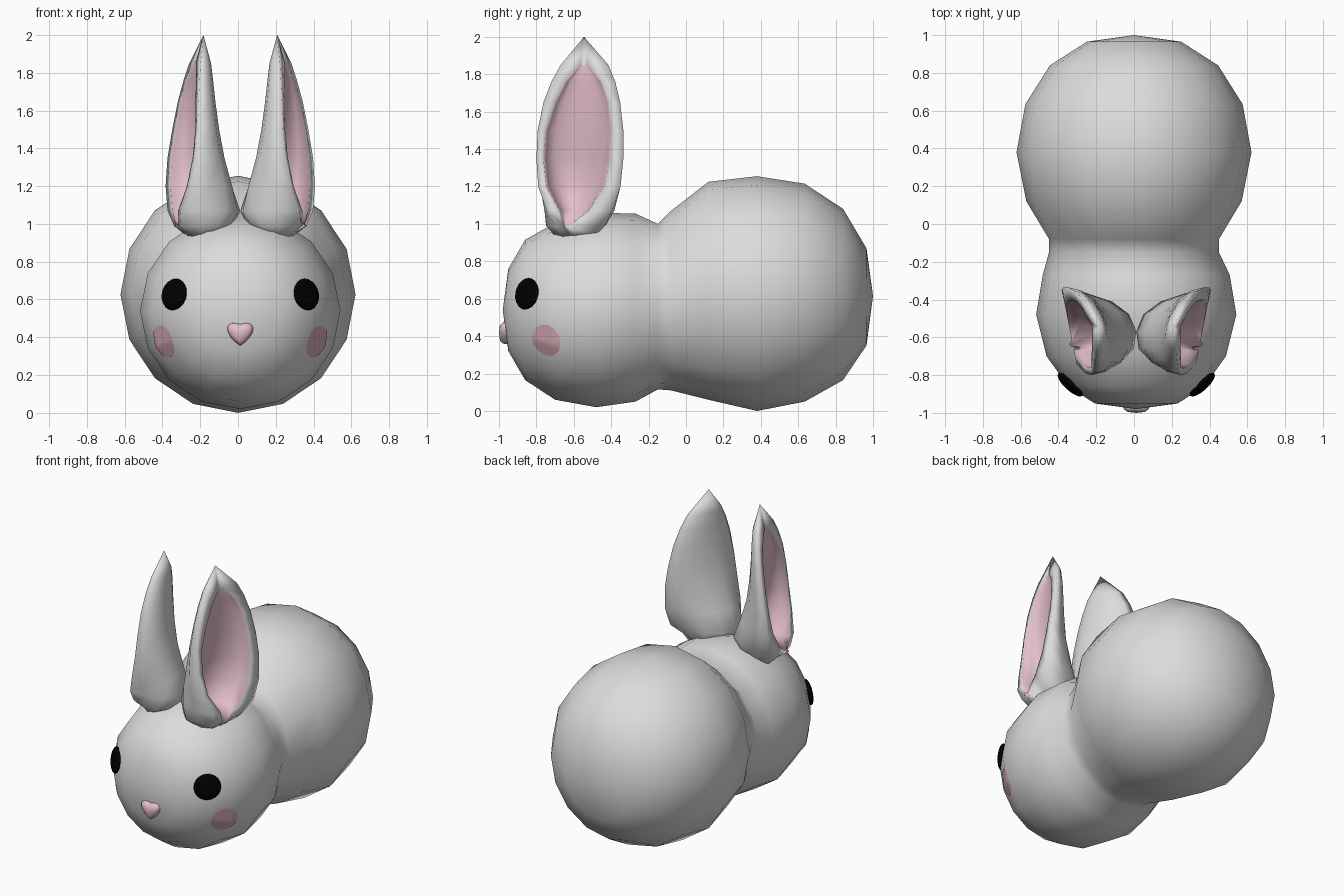
import bpy, bmesh, math
from mathutils import Vector, Matrix
from mathutils.bvhtree import BVHTree

if "Cube" in bpy.data.objects:
    bpy.data.objects.remove(bpy.data.objects["Cube"])

SHIFT = 0.012  # the head sits slightly off the body's centre line


def material(name, rgb):
    m = bpy.data.materials.new(name)
    m.diffuse_color = (*rgb, 1)
    m.use_nodes = True
    m.node_tree.nodes["Principled BSDF"].inputs["Base Color"].default_value = m.diffuse_color
    return m


FUR = material("grey_fur", (0.72, 0.72, 0.72))
PINK = material("soft_pink", (0.77, 0.52, 0.585))
BLUSH = material("blush", (0.68, 0.41, 0.46))
BLACK = material("black", (0.0, 0.0, 0.0))


def finish(bm, name, mats, mirror=False, shift=SHIFT):
    bmesh.ops.recalc_face_normals(bm, faces=bm.faces)
    me = bpy.data.meshes.new(name)
    bm.to_mesh(me)
    bm.free()
    for m in mats:
        me.materials.append(m)
    me.shade_smooth()
    ob = bpy.data.objects.new(name, me)
    ob.location.x = shift
    bpy.context.collection.objects.link(ob)
    if mirror:
        ob.modifiers.new("mirror", "MIRROR").use_mirror_merge = False
    return ob


def loft(bm, rings, start=None, end=None):
    """Skin closed rings of points; optional end points close the shape.
    Returns the faces of each band."""
    rows = [[bm.verts.new(p) for p in r] for r in rings]
    n = len(rows[0])
    bands = []
    for a, b in zip(rows, rows[1:]):
        bands.append([bm.faces.new((a[i], a[(i + 1) % n], b[(i + 1) % n], b[i]))
                      for i in range(n)])
    for row, tip in ((rows[0], start), (rows[-1], end)):
        if tip is not None:
            v = bm.verts.new(tip)
            for i in range(n):
                bm.faces.new((row[i], row[(i + 1) % n], v))
    return bands


# Head and body in one skin: y, half width, lowest z, highest z
sections = [
    (-0.95, 0.22, 0.32, 0.76), (-0.86, 0.36, 0.165, 0.915),
    (-0.70, 0.475, 0.06, 1.005), (-0.48, 0.53, 0.02, 1.06),
    (-0.27, 0.495, 0.05, 1.055), (-0.15, 0.45, 0.115, 1.00),
    (-0.08, 0.45, 0.11, 1.07), (0.12, 0.57, 0.06, 1.225),
    (0.38, 0.622, 0.00, 1.255), (0.635, 0.575, 0.05, 1.215),
    (0.84, 0.445, 0.165, 1.08), (0.965, 0.25, 0.35, 0.87)]
rings = []
for y, rx, lo, hi in sections:
    rings.append([(rx * math.cos(k * math.tau / 16), y,
                   (lo + hi) / 2 + (hi - lo) / 2 * math.sin(k * math.tau / 16))
                  for k in range(16)])
bm = bmesh.new()
loft(bm, rings, (0, -0.98, 0.54), (0, 1.0, 0.615))
bmesh.ops.recalc_face_normals(bm, faces=bm.faces)
skin = BVHTree.FromBMesh(bm)
for v in bm.verts:
    if v.co.y < -0.2:
        v.co.x += SHIFT
finish(bm, "head_and_body", [FUR], shift=0)

HEAD = Vector((0, -0.47, 0.54))


def facing(direction):
    """Rotation whose z axis points along direction, y axis staying upright."""
    z = direction.normalized()
    x = Vector((0, 0, 1)).cross(z).normalized()
    return Matrix((x, z.cross(x), z)).transposed()


def on_head(direction):
    d = direction.normalized()
    return skin.ray_cast(HEAD + d * 2, -d)[0]


# Eyes: flattened balls
d = Vector((0.335, -0.365, 0.083))
bm = bmesh.new()
bmesh.ops.create_uvsphere(bm, u_segments=20, v_segments=10, radius=1,
                          matrix=Matrix.Translation(on_head(d)) @ facing(d).to_4x4()
                          @ Matrix.Diagonal((0.087, 0.085, 0.026, 1)))
finish(bm, "eyes", [BLACK], True)

# Cheeks: thin round patches wrapped on the head
d = Vector((0.41, -0.28, -0.165))
rot, mid = facing(d), on_head(d)
rings = []
for r in (0.09, 0.067, 0.044, 0.02):
    ring = []
    for k in range(20):
        a = k * math.tau / 20
        p = mid + rot @ Vector((r * math.cos(a), r * math.sin(a), 0)) - HEAD
        ring.append(on_head(p) + p.normalized() * 0.004)
    rings.append(ring)
bm = bmesh.new()
loft(bm, rings, None, mid + d.normalized() * 0.004)
finish(bm, "cheeks", [BLUSH], True)

# Nose: a plump heart
rings = []
for s, y in ((0.85, -0.93), (1.0, -0.955), (0.93, -0.98), (0.65, -0.995)):
    ring = []
    for k in range(24):
        t = k * math.tau / 24
        hx = 16 * math.sin(t) * abs(math.sin(t))
        hz = 13 * math.cos(t) - 3.5 * math.cos(2 * t) - math.cos(3 * t)
        ring.append((s * hx * 0.0044, y, 0.417 + s * (hz + 2.8) * 0.0048))
    rings.append(ring)
bm = bmesh.new()
loft(bm, rings, None, (0, -1.0, 0.42))
finish(bm, "nose", [PINK])

# Ears: z, front rim xy, back rim xy, shell x, cavity x,
# front and back rim margin, sideways swell of the shell
levels = [
    (0.93, (0.25, -0.66), (0.28, -0.48), 0.16, 0.27, 0.3, 0.5, 0.06),
    (0.99, (0.32, -0.70), (0.35, -0.48), 0.04, 0.36, 0.22, 0.65, 0.08),
    (1.07, (0.315, -0.745), (0.385, -0.395), 0.0, 0.19, 0.2, 0.36, 0.035),
    (1.20, (0.27, -0.79), (0.395, -0.35), 0.045, 0.15, 0.10, 0.2, 0.01),
    (1.35, (0.24, -0.80), (0.385, -0.335), 0.095, 0.17, 0.08, 0.15, 0),
    (1.50, (0.225, -0.793), (0.36, -0.335), 0.125, 0.195, 0.09, 0.14, 0),
    (1.65, (0.22, -0.762), (0.33, -0.352), 0.143, 0.215, 0.15, 0.15, 0),
    (1.76, (0.215, -0.72), (0.30, -0.378), 0.152, 0.225, 0.23, 0.22, 0),
    (1.85, (0.21, -0.67), (0.27, -0.415), 0.16, 0.235, 0.42, 0.44, 0)]
N = 8
rings = []
for z, f, b, shell, cavity, mf, mb, swell in levels:
    F, B = Vector((*f, z)), Vector((*b, z))
    mx = (F.x + B.x) / 2
    ring = []
    for k in range(N + 1):  # outer shell, front to back
        t = math.pi * k / N
        ring.append(F.lerp(B, (1 - math.cos(t)) / 2)
                    + Vector(((shell - mx) * math.sin(t), -swell * math.sin(2 * t), 0)))
    for k in range(N + 1):  # cavity, back to front
        t = math.pi * (1 - k / N)
        u = (1 - math.cos(t)) / 2
        ring.append(F.lerp(B, mf + u * (1 - mf - mb))
                    + Vector(((cavity - mx) * math.sin(t), 0, 0)))
    rings.append(ring)
bm = bmesh.new()
bands = loft(bm, rings, (0.24, -0.57, 0.92), (0.195, -0.545, 2.0))
for band in bands[1:]:
    for face in band[N + 1:2 * N + 1]:
        face.material_index = 1
finish(bm, "ears", [FUR, PINK], True)
